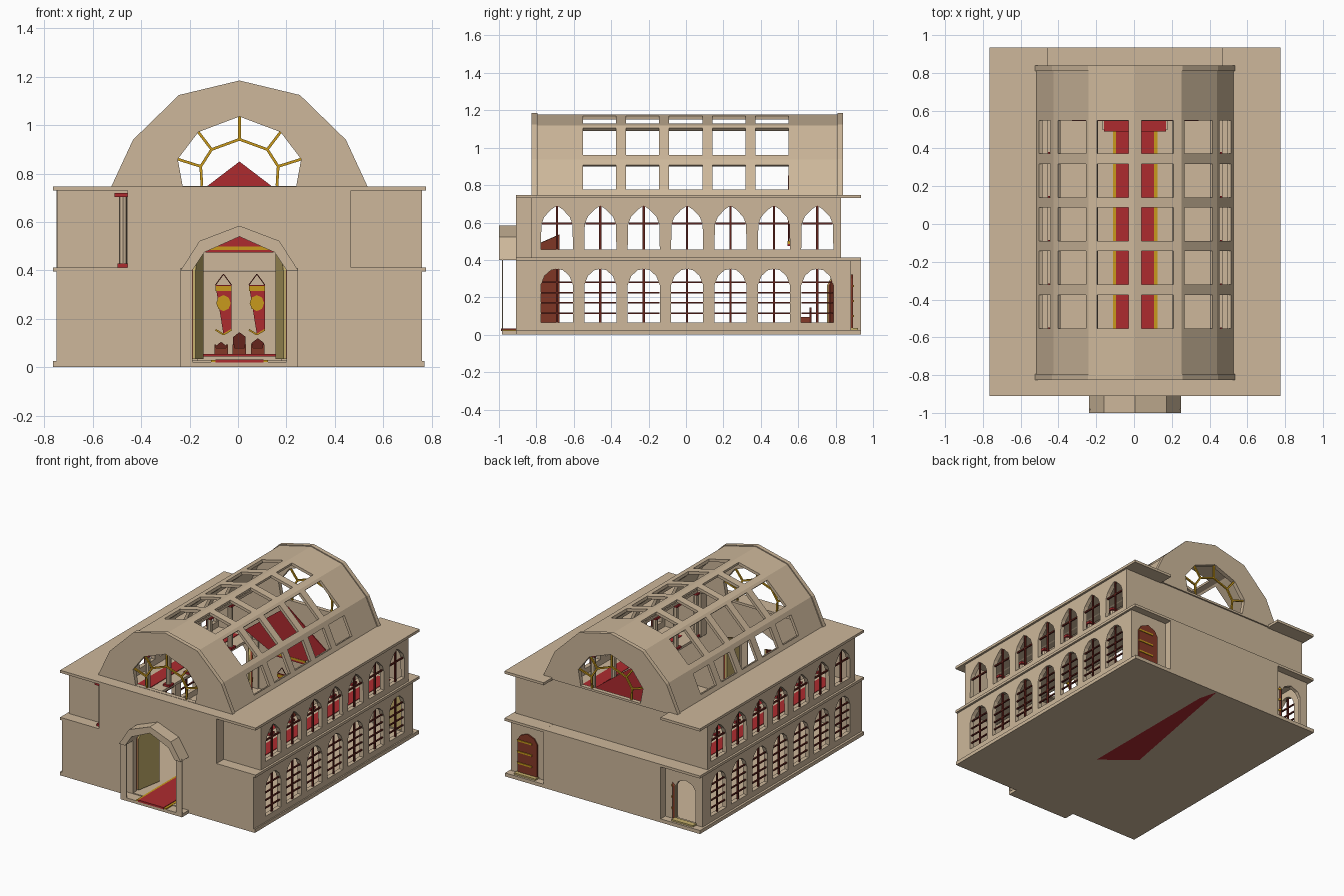
import bpy, bmesh, math
from mathutils import Matrix, Vector

if "Cube" in bpy.data.objects:
    bpy.data.objects.remove(bpy.data.objects["Cube"])

def material(name, rgb):
    m = bpy.data.materials.new(name)
    m.diffuse_color = (*rgb, 1)
    m.use_nodes = True
    m.node_tree.nodes["Principled BSDF"].inputs["Base Color"].default_value = m.diffuse_color
    return m

STONE = material("sandstone", (0.61, 0.475, 0.325))
RED = material("red_cloth", (0.42, 0.024, 0.028))
GOLD = material("gold", (0.58, 0.32, 0.012))
PALE = material("pale_brass", (0.56, 0.43, 0.15))
WOOD = material("red_brown_wood", (0.23, 0.04, 0.02))
DARK = material("dark_mullion", (0.13, 0.018, 0.012))
CX = 0.006   # axis of the vault and portal

FRONT = Matrix(((1, 0, 0), (0, 0, -1), (0, 1, 0))).to_4x4()   # drawing plane x,z
SIDE = Matrix(((0, 0, 1), (1, 0, 0), (0, 1, 0))).to_4x4()     # drawing plane y,z

def finish(name, bm, mat):
    me = bpy.data.meshes.new(name)
    bm.to_mesh(me)
    bm.free()
    me.materials.append(mat)
    ob = bpy.data.objects.new(name, me)
    bpy.context.scene.collection.objects.link(ob)
    return ob

def boxes(name, items, mat):
    """Axis-aligned boxes (x0,x1,y0,y1,z0,z1) in one object."""
    bm = bmesh.new()
    for x0, x1, y0, y1, z0, z1 in items:
        m = Matrix.Translation(((x0+x1)/2, (y0+y1)/2, (z0+z1)/2)) @ Matrix.Diagonal((x1-x0, y1-y0, z1-z0, 1))
        bmesh.ops.create_cube(bm, size=1, matrix=m)
    return finish(name, bm, mat)

def plate(name, outline, frame, depth, mat, holes=()):
    """Flat extruded outline with holes, centred on its drawing plane."""
    cu = bpy.data.curves.new(name, 'CURVE')
    cu.dimensions, cu.fill_mode, cu.extrude = '2D', 'BOTH', depth/2
    for loop in (outline, *holes):
        sp = cu.splines.new('POLY')
        sp.points.add(len(loop)-1)
        for p, (a, b) in zip(sp.points, loop):
            p.co = (a, b, 0, 1)
        sp.use_cyclic_u = True
    tmp = bpy.data.objects.new(name, cu)
    bpy.context.scene.collection.objects.link(tmp)
    dg = bpy.context.evaluated_depsgraph_get()
    me = bpy.data.meshes.new_from_object(tmp.evaluated_get(dg))
    bm = bmesh.new()
    bm.from_mesh(me)
    bpy.data.objects.remove(tmp)
    bmesh.ops.remove_doubles(bm, verts=bm.verts, dist=1e-5)
    bmesh.ops.recalc_face_normals(bm, faces=bm.faces)
    bm.transform(frame)
    for f in bm.faces:
        f.smooth = False
    ob = finish(name, bm, mat)
    return ob

def at_y(y): return Matrix.Translation((0, y, 0)) @ FRONT
def at_x(x): return Matrix.Translation((x, 0, 0)) @ SIDE

def mirrored(half, cx=CX):
    """Half outline (offset,z) from lower right to apex -> closed outline."""
    return [(cx+a, z) for a, z in half] + [(cx-a, z) for a, z in reversed(half) if a > 0]

def rods(name, segs, y, w, mat):
    """Square rods between pairs of x,z points in the plane y."""
    bm = bmesh.new()
    for a, b in segs:
        d = Vector((b[0]-a[0], 0, b[1]-a[1]))
        m = (Matrix.Translation(((a[0]+b[0])/2, y, (a[1]+b[1])/2))
             @ d.to_track_quat('Z', 'Y').to_matrix().to_4x4() @ Matrix.Diagonal((w, w, d.length, 1)))
        bmesh.ops.create_cube(bm, size=1, matrix=m)
    return finish(name, bm, mat)

# --- outlines ---
vault_half = [(0.535, 0.735), (0.44, 0.94), (0.25, 1.125), (0, 1.185)]
rose_half = [(0.235, 0.75), (0.255, 0.86), (0.17, 0.972), (0, 1.036)]
inner_half = [(0.155, 0.75), (0.16, 0.83), (0.115, 0.9), (0, 0.942)]
portal_in = mirrored([(0.195, 0.028), (0.195, 0.4), (0.145, 0.475), (0, 0.54)])
low_win = [(0.086, 0.065), (0.086, 0.265), (0.066, 0.315), (0.032, 0.345), (0, 0.352)]
top_win = [(0.086, 0.455), (0.083, 0.59), (0.068, 0.63), (0.03, 0.67), (0, 0.69)]
door_half = [(0.078, 0.03), (0.078, 0.265), (0.055, 0.3), (0, 0.322)]
bays = [-0.69+0.232*i for i in range(7)]

# --- floor, galleries, roof slabs ---
boxes("floor_plinth", [(-0.765, 0.77, -0.91, 0.935, 0, 0.025)], STONE)
boxes("gallery_floors", [(s*0.615+CX-0.155, s*0.615+CX+0.155, -0.91, 0.935, 0.395, 0.413) for s in (-1, 1)], STONE)
boxes("roof_slabs", [(s*0.615+CX-0.155, s*0.615+CX+0.155, -0.91, 0.935, 0.73, 0.748) for s in (-1, 1)]
      + [(-0.47, 0.48, -0.91, -0.8, 0.73, 0.748)], STONE)

# --- side walls with two rows of arched windows ---
for s, nm in ((-1, "left"), (1, "right")):
    plate(nm+"_lower_wall", [(-0.9, 0.02), (0.88, 0.02), (0.88, 0.4), (-0.9, 0.4)], at_x(CX+s*0.74), 0.03, STONE,
          [mirrored(low_win, y) for y in bays])
    plate(nm+"_upper_wall", [(-0.82, 0.41), (0.83, 0.41), (0.83, 0.735), (-0.82, 0.735)], at_x(CX+s*0.74), 0.03, STONE,
          [mirrored(top_win, y) for y in bays])
    x = CX+s*0.742
    bars = []
    for y in bays:
        bars += [(x-.005, x+.005, y-.006, y+.006, 0.06, 0.352), (x-.005, x+.005, y-.006, y+.006, 0.45, 0.69),
                 (x-.005, x+.005, y-.08, y+.08, 0.59, 0.6)]
        bars += [(x-.005, x+.005, y-.085, y+.085, z-.004, z+.004) for z in (0.115, 0.17, 0.225, 0.28)]
    boxes(nm+"_window_bars", bars, DARK)

# --- front wall, with cut-back upper corners ---
plate("front_wall", [(-0.75, 0.02), (0.76, 0.02), (0.76, 0.41), (0.468, 0.41), (0.468, 0.735),
                     (-0.456, 0.735), (-0.456, 0.41), (-0.75, 0.41)], at_y(-0.89), 0.04, STONE, [portal_in])
boxes("front_corner_returns", [(CX+s*0.452-.01, CX+s*0.452+.01, -0.9, -0.81, 0.41, 0.735) for s in (-1, 1)], STONE)
boxes("front_corner_walls", [(CX+s*0.605-.15, CX+s*0.605+.15, -0.83, -0.81, 0.41, 0.735) for s in (-1, 1)], STONE)

# --- portal: hood and jamb facing ---
plate("portal_hood", mirrored([(0.195, 0.4), (0.243, 0.4), (0.165, 0.522), (0, 0.585)])[:-1]
      + [(CX-0.195, 0.4), (CX-0.145, 0.475), (CX, 0.54), (CX+0.145, 0.475)], at_y(-0.95), 0.1, STONE)
boxes("portal_jambs", [(CX+s*0.219-.024, CX+s*0.219+.024, -0.985, -0.979, 0.005, 0.41) for s in (-1, 1)]
      + [(CX-0.243, CX+0.243, -0.985, -0.9, 0.0, 0.022)], STONE)

# --- back walls: centre block, door corners, gable ---
boxes("back_centre_block", [(-0.455, 0.468, 0.87, 0.935, 0.02, 0.413), (-0.47, 0.48, 0.81, 0.9, 0.395, 0.412)], STONE)
for s in (-1, 1):
    plate("back_corner_wall", [(CX+s*a, z) for a, z in ((0.45, 0.02), (0.755, 0.02), (0.755, 0.4), (0.45, 0.4))],
          at_y(0.87), 0.025, STONE, [mirrored(door_half, s*0.62+CX)])
plate("back_upper_wall", [(-0.75, 0.4), (0.76, 0.4), (0.76, 0.735), (-0.75, 0.735)], at_y(0.82), 0.02, STONE)
plate("back_gable", mirrored(vault_half), at_y(0.825), 0.03, STONE, [mirrored(rose_half)])
plate("front_gable", mirrored(vault_half), at_y(-0.81), 0.03, STONE, [mirrored(rose_half)])

# --- gold tracery in both gables ---
o, i = mirrored(rose_half), mirrored(inner_half)
spokes = [(i[k], o[k]) for k in range(1, 6)]
ring = [(i[k], i[k+1]) for k in range(6)]
for y, nm in ((-0.81, "front"), (0.825, "back")):
    rods(nm+"_rose_tracery", spokes+ring, y, 0.011, GOLD)

# --- vault shell with skylight openings ---
prof = [Vector((CX+(x-CX)*0.985, 0.735+(z-0.735)*0.985)) for x, z in mirrored(vault_half)]
cuts = [(0.2, 0.85), (0.13, 0.92), (0.18, 0.86), (0.14, 0.82), (0.08, 0.87), (0.15, 0.8)]
ys = [-0.81] + [v for k in range(5) for v in (-0.552+0.231*k, -0.375+0.231*k)] + [0.825]
bm = bmesh.new()
rows = [prof[0]]
for k, (a, b) in enumerate(cuts):
    rows += [prof[k].lerp(prof[k+1], t) for t in (a, b, 1)]
grid = [[bm.verts.new((p.x, y, p.y)) for y in ys] for p in rows]
for r in range(len(rows)-1):
    for c in range(len(ys)-1):
        if r % 3 == 1 and c % 2 == 1:
            continue
        bm.faces.new((grid[r][c], grid[r][c+1], grid[r+1][c+1], grid[r+1][c]))
vault = finish("vault_shell", bm, STONE)
sol = vault.modifiers.new("thickness", 'SOLIDIFY')
sol.thickness, sol.offset = 0.02, -1

# --- gallery columns with red caps and bases ---
col_y = [-0.8+0.0] + [(bays[k]+bays[k+1])/2 for k in range(6)]
bm = bmesh.new()
pads = []
for s in (-1, 1):
    for y in col_y:
        x = CX+s*0.476
        bmesh.ops.create_cone(bm, cap_ends=True, segments=8, radius1=0.018, radius2=0.018, depth=0.3,
                              matrix=Matrix.Translation((x, y, 0.57)))
        pads += [(x-.026, x+.026, y-.026, y+.026, z, z+.014) for z in (0.413, 0.716)]
x, y = -0.475, -0.86                       # exposed column in the front left corner
bmesh.ops.create_cone(bm, cap_ends=True, segments=8, radius1=0.017, radius2=0.017, depth=0.3,
                      matrix=Matrix.Translation((x, y, 0.57)))
pads += [(x-.035, x+.022, y-.026, y+.026, 0.704, 0.72), (x-.022, x+.022, y-.022, y+.022, 0.413, 0.428)]
finish("gallery_columns", bm, STONE)
boxes("column_caps", pads, RED)
boxes("gallery_runners", [(CX+s*0.6-.05, CX+s*0.6+.05, -0.75, 0.78, 0.413, 0.417) for s in (-1, 1)], RED)

# --- doors: brown outer face, brass inner face, straps ---
def door(name, outline, hinge, angle, front_mat, back_mat, straps):
    m = Matrix.Translation(hinge) @ Matrix.Rotation(math.radians(angle), 4, 'Z')
    plate(name+"_face", outline, m @ at_y(-0.006), 0.012, front_mat)
    plate(name+"_lining", outline, m @ at_y(0.006), 0.012, back_mat)
    w = outline[1][0]
    st = boxes(name+"_straps", [(min(0, w*.75), max(0, w*.75), -0.017, -0.012, z-.006, z+.006) for z in straps], GOLD)
    st.data.transform(m)

leaf = [(0, 0.035), (0.19, 0.035), (0.19, 0.535), (0.05, 0.475), (0, 0.4)]
door("left_portal_leaf", leaf, (CX-0.193, -0.865, 0), 80, PALE, WOOD, ())
door("right_portal_leaf", [(-a, z) for a, z in leaf], (CX+0.193, -0.865, 0), -80, PALE, WOOD, ())
side_door = mirrored(door_half, 0.078)
side_door = side_door[-1:] + side_door[:-1]
door("closed_back_door", side_door, (CX+0.698, 0.88, 0), 180, WOOD, PALE, (0.1, 0.18, 0.26))
door("open_back_door", [(-a, z) for a, z in side_door], (CX-0.535, 0.885, 0), 128, WOOD, PALE, (0.1, 0.18, 0.26))
boxes("back_door_sills", [(CX+s*0.62-.085, CX+s*0.62+.085, 0.88, 0.92, 0.025, 0.036) for s in (-1, 1)], PALE)

# --- carpet, dais, thrones ---
boxes("carpet_border", [(CX-0.118, CX+0.118, -0.986, 0.6, 0.022, 0.029)], GOLD)
boxes("carpet", [(CX-0.1, CX+0.1, -0.988, 0.6, 0.02, 0.033)], RED)
low = bmesh.new()
low.faces.new([low.verts.new(p) for p in ((0.105, -0.26, -0.0005), (-0.115, -0.08, -0.0005), (0.07, 0.93, -0.0005),
                                          (0.105, 0.8, -0.0005))])
finish("carpet_underside", low, RED)
boxes("dais", [(-0.17, 0.18, 0.5, 0.8, 0.025, 0.05)], STONE)
boxes("dais_cloth", [(-0.16, 0.17, 0.49, 0.79, 0.045, 0.055)], RED)
for x, top in ((-0.07, 0.105), (0.006, 0.145), (0.082, 0.12)):
    boxes("throne_seat", [(x-.024, x+.024, 0.6, 0.66, 0.055, 0.08)]
          + [(x+s*.024-.004, x+s*.024+.004, 0.6, 0.66, 0.055, 0.095) for s in (-1, 1)], WOOD)
    plate("throne_back", mirrored([(0.026, 0.055), (0.026, top-.02), (0, top)], x), at_y(0.665), 0.012, DARK)

# --- canopy gable and hanging banners ---
plate("canopy_cloth", [(CX-0.335, 0.595), (CX-0.14, 0.5), (CX+0.14, 0.5), (CX+0.335, 0.595), (CX, 0.85)], at_y(0.55), 0.008, RED)
boxes("canopy_trim", [(CX-0.14, CX+0.14, 0.544, 0.556, 0.485, 0.5)], GOLD)
boxes("canopy_hem", [(CX-0.14, CX+0.14, 0.544, 0.556, 0.474, 0.485)], RED)
for x in (-0.06, 0.078):
    plate("banner", mirrored([(0, 0.135), (0.033, 0.155), (0.033, 0.34), (0, 0.34)], x)[:-1], at_y(0.58), 0.005, RED)
    plate("banner_emblem", [(x+.03*math.cos(a*math.pi/4), 0.265+.033*math.sin(a*math.pi/4)) for a in range(8)],
          at_y(0.576), 0.005, GOLD)
    boxes("banner_band", [(x-.033, x+.033, 0.574, 0.578, 0.315, 0.335)], GOLD)
    rods("banner_trim", [((x-.033, .155), (x, .135)), ((x, .135), (x+.033, .155))], 0.577, 0.007, GOLD)
    rods("banner_cord", [((x-.033, .34), (x, .385)), ((x, .385), (x+.033, .34))], 0.58, 0.004, DARK)
